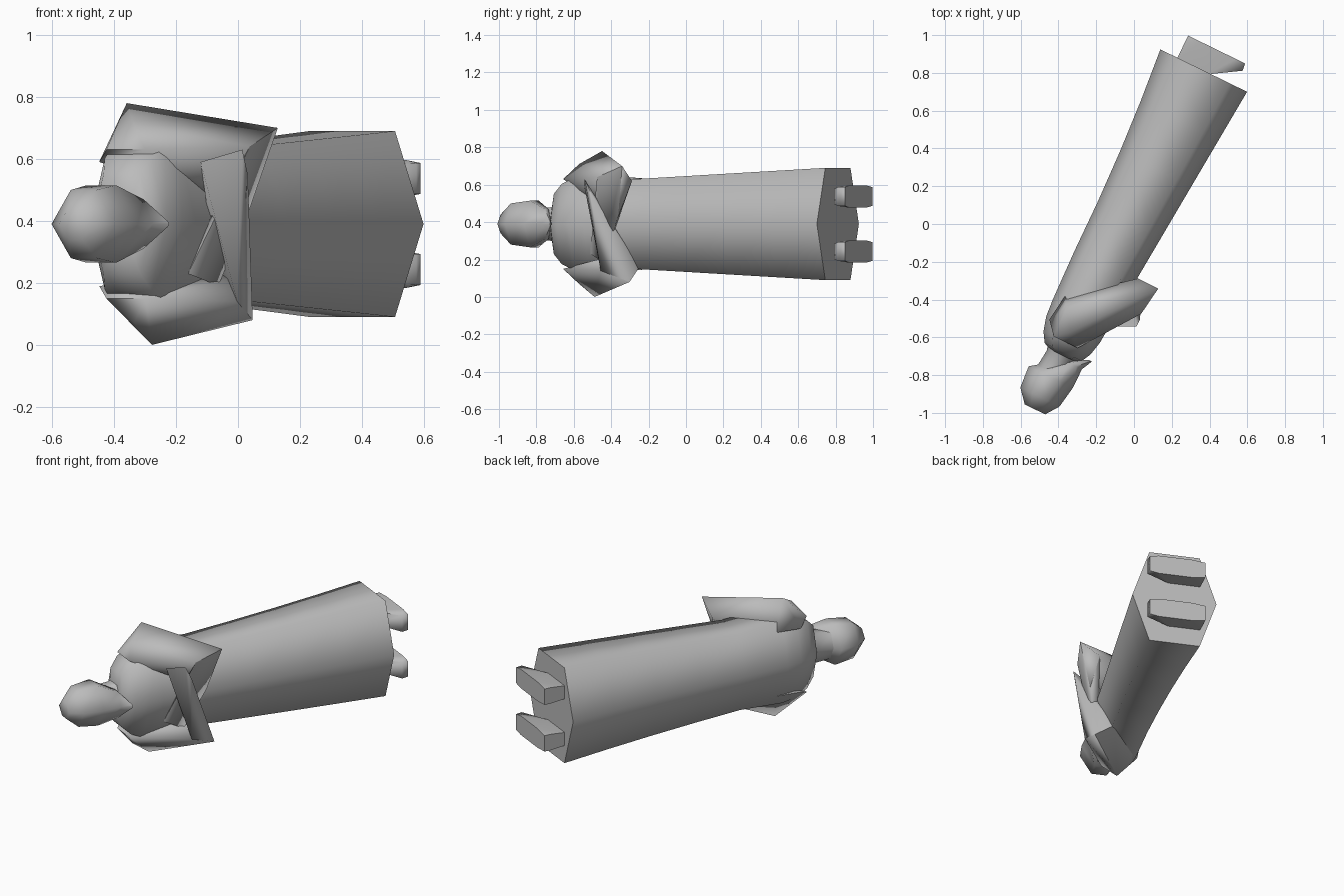
import bpy, bmesh, math
from mathutils import Vector

cube = bpy.data.objects.get("Cube")
if cube:
    bpy.data.objects.remove(cube)

# Body frame: lengthwise to the feet, forward to the chest, sideways to the left
LENGTHWISE = Vector((0.44, 0.9, 0))
FORWARD = Vector((0.9, -0.44, 0))
SIDEWAYS = Vector((0, 0, 1))
CENTRE = Vector((0, 0, 0.39))

grey = bpy.data.materials.new("stone_grey")
grey.use_nodes = True
grey.diffuse_color = (0.5, 0.5, 0.5, 1)
grey.node_tree.nodes["Principled BSDF"].inputs["Base Color"].default_value = grey.diffuse_color


def place(along, forward, side):
    return CENTRE + LENGTHWISE * along + FORWARD * forward + SIDEWAYS * side


def finish(name, bm):
    bmesh.ops.recalc_face_normals(bm, faces=bm.faces)
    mesh = bpy.data.meshes.new(name)
    bm.to_mesh(mesh)
    bm.free()
    mesh.materials.append(grey)
    obj = bpy.data.objects.new(name, mesh)
    bpy.context.collection.objects.link(obj)
    bpy.ops.object.select_all(action="DESELECT")
    obj.select_set(True)
    bpy.context.view_layer.objects.active = obj
    bpy.ops.object.shade_smooth_by_angle(angle=math.radians(80))


def loft(name, rings, flat):
    """Skin six-sided rings given as (along, back, front, half width)."""
    bm = bmesh.new()
    loops = []
    for along, back, front, half in rings:
        inset = (front - back) * (1 - flat) / 2
        section = [(front, 0), (front - inset, half), (back + inset, half),
                   (back, 0), (back + inset, -half), (front - inset, -half)]
        loops.append([bm.verts.new(place(along, v, w)) for v, w in section])
    for lower, upper in zip(loops, loops[1:]):
        for i in range(len(lower)):
            bm.faces.new((lower[i - 1], lower[i], upper[i], upper[i - 1]))
    bm.faces.new(loops[0])
    bm.faces.new(loops[-1])
    finish(name, bm)


def hull(name, points):
    """Wrap body-frame points in a convex skin."""
    bm = bmesh.new()
    for point in points:
        bm.verts.new(place(*point))
    result = bmesh.ops.convex_hull(bm, input=bm.verts)
    inner = [g for g in result["geom_interior"] if isinstance(g, bmesh.types.BMVert)]
    bmesh.ops.delete(bm, geom=inner, context="VERTS")
    finish(name, bm)


# Robe: rounded shoulders, then a gentle flare from waist to hem
rings = []
for step in range(5):
    turn = step / 4 * math.pi / 2
    swell = math.sin(turn)
    rings.append((-0.55 - 0.24 * math.cos(turn), -0.11 - 0.1 * swell,
                  0.04 + 0.08 * swell, 0.1 + 0.16 * swell))
for step in range(5):
    t = step / 4
    rings.append((-0.27 + 1.16 * t, -0.22 - 0.06 * t * t, 0.14 + 0.09 * t, 0.24 + 0.06 * t))
loft("robe", rings, flat=0.6)

# Head running down into a pointed beard, and the neck
loft("head", [
    (-1.11, -0.1, 0.02, 0.05),
    (-1.04, -0.16, 0.07, 0.11),
    (-0.92, -0.17, 0.09, 0.125),
    (-0.81, -0.02, 0.09, 0.08),
    (-0.75, 0.1, 0.12, 0.01)], flat=0.4)
loft("neck", [(-0.9, -0.13, 0.04, 0.08), (-0.8, -0.12, 0.04, 0.09), (-0.7, -0.16, 0.08, 0.15)], flat=0.5)

# Sleeved arms folded over the chest; the right forearm lies over the left
arms = (("left", 1, 0.04, (-0.46, 0.11, -0.14), (0.05, 0.03)),
        ("right", -1, 0.16, (-0.49, 0.19, -0.18), (0.03, 0.06)))
for name, side, cuff, (along, forward, across), (long, deep) in arms:
    shift = 0.045 * side
    elbow = [(-0.25, 0.22 + shift, 0.31), (-0.25, 0.1 + shift, 0.23),
             (-0.41, 0.22 + shift / 2, 0.25), (-0.31, 0.19, cuff)]
    shoulder = [(-0.56, -0.08 - shift, 0.39), (-0.66, -0.05, 0.32), (-0.65, -0.18, 0.2),
                (-0.5, -0.16, 0.2), (-0.72, -0.12, 0.24), (-0.72, 0.02, 0.24), (-0.57, 0.1, 0.24)]
    wrist = [(along + long * a + 0.02 * b, forward + deep * a, across - 0.02 * a + 0.04 * b)
             for a in (-1, 1) for b in (-1, 1)]
    for part, corners in (("upper_arm", shoulder + elbow), ("forearm", elbow + wrist)):
        hull(f"{name}_{part}", [(u, v, w * side) for u, v, w in corners])

# Feet: flat soles, narrowing to the ankle inside the hem
for name, side in (("left_foot", 1), ("right_foot", -1)):
    corners = []
    for edge in (-1, 1):
        middle = 0.147 * side
        for along, heel, toe, half in ((1.02, -0.18, 0.155, 0.05), (1.02, -0.1, 0.1, 0.06),
                                       (0.98, -0.18, 0.16, 0.05), (0.88, -0.18, 0, 0.04)):
            corners += [(along, heel, middle + edge * half), (along, toe, middle + edge * half)]
    hull(name, corners)
